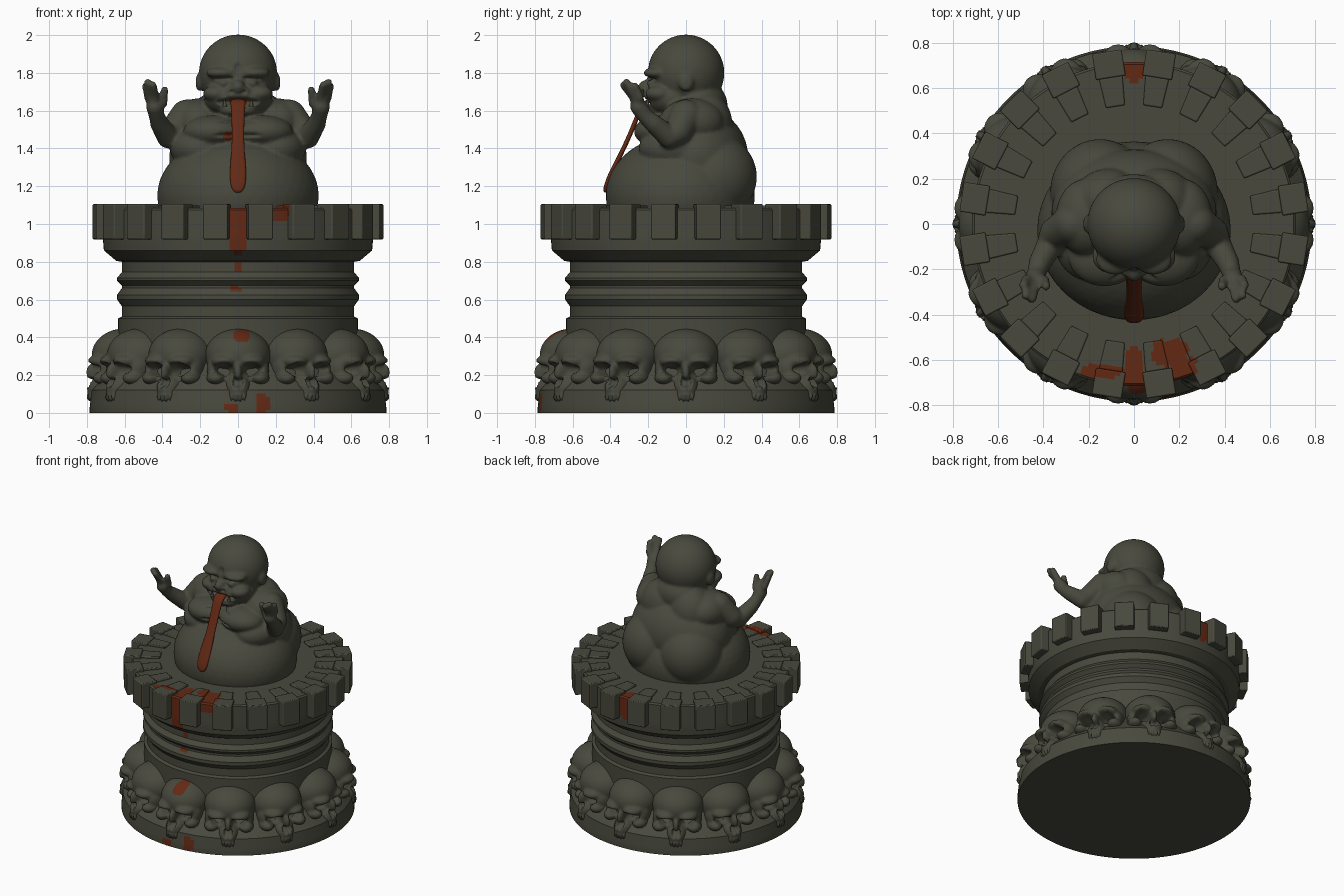
import bpy, bmesh, math
from mathutils import Matrix, Vector

if "Cube" in bpy.data.objects:
    bpy.data.objects.remove(bpy.data.objects["Cube"])


def material(name, rgb):
    m = bpy.data.materials.new(name)
    m.diffuse_color = (*rgb, 1)
    m.use_nodes = True
    m.node_tree.nodes["Principled BSDF"].inputs["Base Color"].default_value = m.diffuse_color
    return m


STONE = material("dark olive stone", (0.065, 0.066, 0.047))
BLOOD = material("dried red", (0.125, 0.022, 0.007))


def add(name, me, mats=(STONE, BLOOD), angle=40):
    ob = bpy.data.objects.new(name, me)
    bpy.context.collection.objects.link(ob)
    if not me.materials:
        for m in mats:
            me.materials.append(m)
    me.shade_smooth()
    if angle:
        me.set_sharp_from_angle(angle=math.radians(angle))
    return ob


def from_bm(name, bm):
    bmesh.ops.recalc_face_normals(bm, faces=bm.faces[:])
    me = bpy.data.meshes.new(name)
    bm.to_mesh(me)
    bm.free()
    return me


def paint(me, spots):
    """Colour faces whose centre lies inside a rounded-box spot."""
    for p in me.polygons:
        q = p.center
        for c, r in spots:
            if sum(abs((q[i] - c[i]) / r[i]) ** 3 for i in range(3)) < 1:
                p.material_index = 1


def both(parts):
    return parts + [((-c[0], c[1], c[2]), r) for c, r in parts]


def tube(points, steps=6):
    """Chain of balls along (x, y, z, radius) points."""
    out = []
    for a, b in zip(points, points[1:]):
        for i in range(steps + 1):
            q = [u + (v - u) * i / steps for u, v in zip(a, b)]
            out.append((tuple(q[:3]), (q[3],) * 3))
    return out


def sculpt(name, parts, voxel, dents, y_max, smooth=4):
    """Fuse ellipsoids into one smooth skin, then press dents into the front."""
    bm = bmesh.new()
    for c, r in parts:
        bmesh.ops.create_icosphere(bm, subdivisions=4 if max(r) > 0.1 else 3, radius=1,
                                   matrix=Matrix.Translation(c) @ Matrix.Diagonal((*r, 1)))
    tmp = bpy.data.objects.new("tmp", from_bm("tmp", bm))
    bpy.context.collection.objects.link(tmp)
    rm = tmp.modifiers.new("fuse", 'REMESH')
    rm.mode = 'VOXEL'
    rm.voxel_size = voxel
    sm = tmp.modifiers.new("soften", 'SMOOTH')
    sm.factor, sm.iterations = 0.5, smooth
    dg = bpy.context.evaluated_depsgraph_get()
    me = bpy.data.meshes.new_from_object(tmp.evaluated_get(dg))
    me.name = name
    bpy.data.objects.remove(tmp)
    for v in me.vertices:
        if v.co.y < y_max:
            x, z = v.co.x, v.co.z
            for cx, cz, rx, rz, depth in dents:
                d = ((x - cx) / rx) ** 2 + ((z - cz) / rz) ** 2
                if d < 1:
                    v.co.y += depth * (1 - d * d)
    return me


def trim(me, test):
    bm = bmesh.new()
    bm.from_mesh(me)
    bmesh.ops.delete(bm, geom=[v for v in bm.verts if test(v.co)], context='VERTS')
    bm.to_mesh(me)
    bm.free()


# Stains shared by pedestal and battlements
SPOTS = [((0, -.66, .98), (.042, .14, .15)), ((-.14, -.65, 1.09), (.095, .032, .04)),
         ((.16, -.57, 1.09), (.08, .06, .04)), ((.22, -.64, 1.08), (.06, .055, .06)),
         ((.23, -.71, 1.05), (.045, .06, .045)),
         ((0, -.62, .77), (.022, .06, .024)), ((-.015, -.64, .655), (.026, .05, .016)),
         ((-.035, -.78, .025), (.028, .05, .032)), ((.13, -.77, .05), (.034, .06, .055)),
         ((0, .70, 1.02), (.045, .08, .1))]

# Pedestal: turned profile
profile = [(.785, 0), (.785, .03), (.775, .12), (.72, .18), (.65, .25), (.635, .32),
           (.635, .50), (.615, .51), (.615, .565), (.64, .60), (.64, .625), (.615, .66),
           (.615, .675), (.64, .70), (.64, .715), (.615, .745), (.615, .80), (.645, .805),
           (.71, .86), (.715, .92), (.715, 1.075), (.705, 1.085), (.35, 1.085)]
dense = []
for a, b in zip(profile, profile[1:]):
    n = max(1, math.ceil(math.dist(a, b) / .022))
    dense += [Vector(a).lerp(Vector(b), i / n) for i in range(n)]
dense.append(Vector(profile[-1]))
SEG = 200
bm = bmesh.new()
rings = [[bm.verts.new((p.x * math.cos(math.tau * k / SEG), p.x * math.sin(math.tau * k / SEG), p.y))
          for k in range(SEG)] for p in dense]
for lo, hi in zip(rings, rings[1:]):
    for k in range(SEG):
        j = (k + 1) % SEG
        bm.faces.new((lo[k], lo[j], hi[j], hi[k]))
bm.faces.new(rings[0][::-1])
bm.faces.new(rings[-1])
me = from_bm("pedestal", bm)
paint(me, SPOTS)
add("pedestal", me, angle=30)


# Battlements: outer blocks and low inner slabs, 20 around
def box(size, centre, taper):
    b = bmesh.new()
    bmesh.ops.create_cube(b, size=1)
    bmesh.ops.subdivide_edges(b, edges=b.edges[:], cuts=5, use_grid_fill=True)
    for v in b.verts:
        v.co.x *= 1 + (taper - 1) * (v.co.y + .5)
        v.co = Vector([v.co[i] * size[i] + centre[i] for i in range(3)])
    return from_bm("box", b)


bm = bmesh.new()
for src in (box((.132, .116, .186), (0, -.712, 1.012), 1), box((.105, .13, .036), (0, -.59, 1.08), .8)):
    for k in range(20):
        piece = src.copy()
        piece.transform(Matrix.Rotation(math.radians(9 + 18 * k), 4, 'Z'))
        bm.from_mesh(piece)
me = from_bm("battlements", bm)
paint(me, SPOTS)
bev = add("battlements", me, angle=30).modifiers.new("round", 'BEVEL')
bev.width, bev.segments, bev.limit_method = .012, 2, 'ANGLE'

# Skulls: 12 around the base
skull_parts = [((0, -.60, .305), (.175, .175, .142)), ((0, -.62, .20), (.125, .12, .12)),
               ((0, -.71, .13), (.072, .09, .075)), ((0, -.73, .085), (.068, .075, .038)),
               ((0, -.765, .215), (.022, .04, .05))]
skull_parts += both([((.07, -.71, .275), (.075, .085, .04)), ((.118, -.70, .185), (.05, .07, .038)),
                     ((.135, -.67, .235), (.03, .06, .06))])
skull_dents = [(s * .072, .232, .05, .038, .075) for s in (-1, 1)]
skull_dents += [(s * .013, .16, .016, .03, .045) for s in (-1, 1)]
skull_dents += [(s * .085, .125, .03, .03, .03) for s in (-1, 1)]
skull_dents += [(x * .024, .075, .008, .028, .014) for x in (-2, -1, 0, 1, 2)]
skull = sculpt("skull", skull_parts, .0095, skull_dents, -.63, 3)
trim(skull, lambda c: c.y > -.56)
stained = skull.copy()
paint(stained, [((.02, -.70, .41), (.042, .12, .036))])
for k in range(12):
    ob = add("skull_%02d" % k, skull if k else stained, angle=0)
    ob.rotation_euler.z = math.radians(30 * k)

# Seated figure: belly, torso, neck, head and face masses
body = [((0, -.03, 1.15), (.428, .395, .325)), ((0, .05, 1.35), (.365, .28, .28)),
        ((0, .06, 1.63), (.195, .16, .14)), ((0, 0, 1.80), (.207, .203, .203)),
        ((0, -.08, 1.665), (.18, .15, .105)), ((0, -.205, 1.725), (.036, .05, .04)),
        ((0, -.17, 1.60), (.10, .05, .03))]
body += both([((.13, -.14, 1.49), (.16, .135, .085)), ((.21, .03, 1.54), (.135, .17, .125)),
              ((.11, .10, 1.53), (.16, .145, .17)), ((.15, .14, 1.25), (.22, .235, .23)),
              ((.20, -.05, 1.40), (.16, .2, .12)),
              ((.085, -.155, 1.80), (.085, .07, .032)), ((.075, -.17, 1.745), (.03, .04, .024)),
              ((.115, -.14, 1.69), (.07, .075, .045)), ((.035, -.2, 1.705), (.026, .035, .022)),
              ((.205, 0, 1.75), (.02, .04, .05))])
# Arms and hands
arm = tube([(.27, .0, 1.57, .09), (.345, -.04, 1.49, .072), (.37, -.09, 1.46, .06),
            (.415, -.17, 1.53, .05), (.43, -.215, 1.57, .042), (.44, -.25, 1.62, .046)])
for mid, tip in (((.475, -.245, 1.67), (.488, -.27, 1.73)), ((.468, -.275, 1.685), (.478, -.315, 1.75)),
                 ((.44, -.285, 1.68), (.45, -.33, 1.735)), ((.395, -.25, 1.64), (.388, -.275, 1.71))):
    arm += tube([(.44, -.25, 1.62, .03), (*mid, .023), (*tip, .021)], 4)
body += both(arm)
face_dents = [(0, 1.645, .115, .024, .05), (0, 1.825, .02, .03, .012),
              (0, 1.47, .14, .010, .025), (0, 1.54, .11, .010, .02)]
face_dents += [(s * .035, 1.70, .012, .010, .02) for s in (-1, 1)]
face_dents += [(s * .075, 1.77, .055, .012, .02) for s in (-1, 1)]
figure = sculpt("figure", body, .0105, face_dents, -.1)
trim(figure, lambda c: c.z < 1.06)
paint(figure, [((-.04, -.27, 1.46), (.035, .05, .03)), ((0, -.18, 1.645), (.05, .08, .02))])
add("figure", figure, angle=0)

# Fangs at the mouth corners
bm = bmesh.new()
for s in (-1, 1):
    bmesh.ops.create_cone(bm, cap_ends=True, segments=12, radius1=.012, radius2=.002, depth=.045,
                          matrix=Matrix.Translation((s * .07, -.205, 1.645)))
add("fangs", from_bm("fangs", bm))

# Long tongue hanging over the belly: (y, z, half width)
path = [(-.17, 1.655, .04), (-.225, 1.645, .042), (-.25, 1.59, .036), (-.285, 1.50, .034), (-.325, 1.41, .034),
        (-.365, 1.33, .042), (-.402, 1.26, .045), (-.424, 1.20, .042), (-.428, 1.165, .02)]
bm = bmesh.new()
rows = [[bm.verts.new((w * t, y, z)) for t in (-1, 0, 1)] for y, z, w in path]
for a, b in zip(rows, rows[1:]):
    for i in (0, 1):
        bm.faces.new((a[i], a[i + 1], b[i + 1], b[i]))
tongue = add("tongue", from_bm("tongue", bm), (BLOOD,), 0)
thick = tongue.modifiers.new("thickness", 'SOLIDIFY')
thick.thickness, thick.offset = .024, 0
tongue.modifiers.new("rounding", 'SUBSURF').levels = 2
